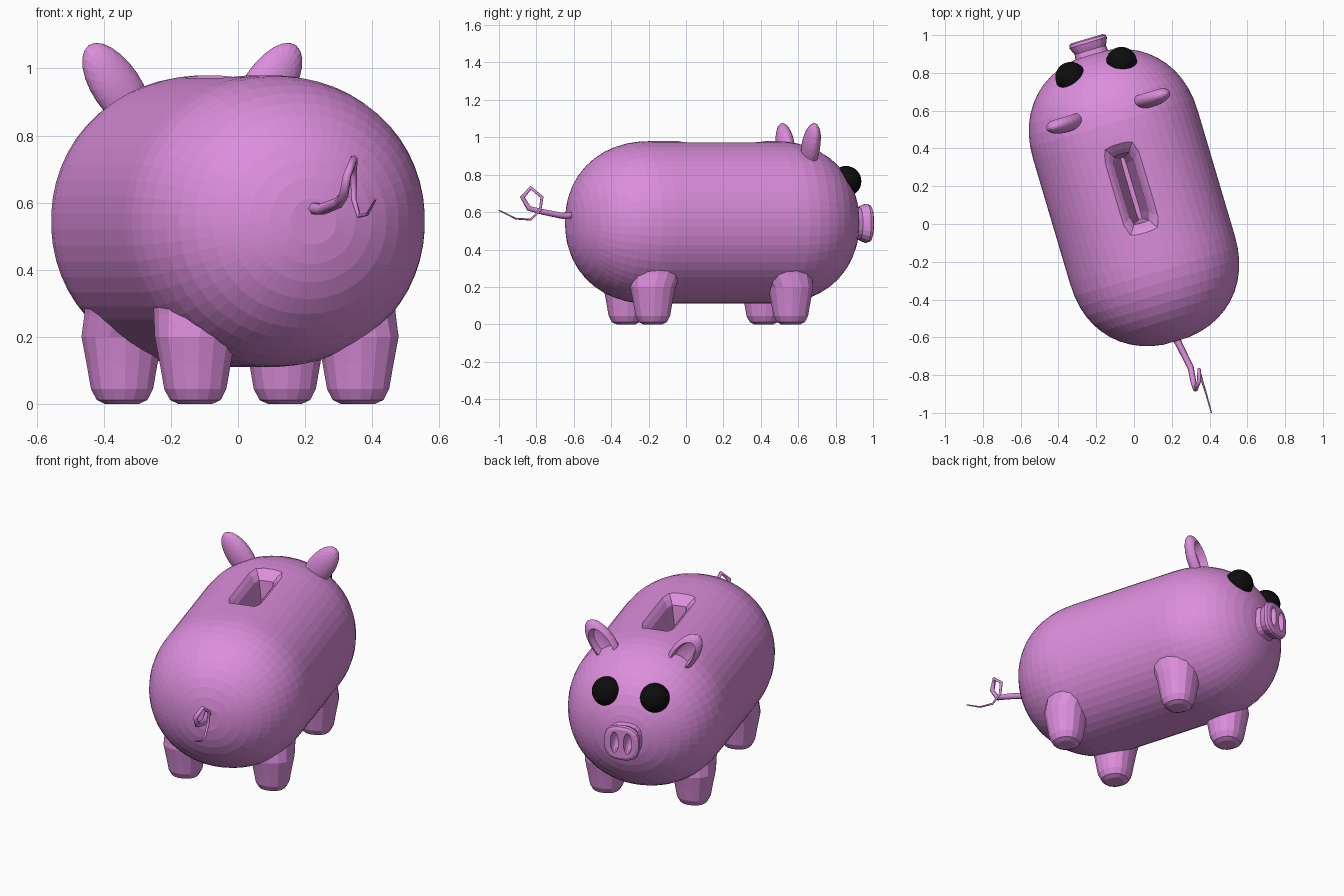
import bpy, bmesh
from math import sin, cos, pi, radians
from mathutils import Matrix, Vector

cube = bpy.data.objects.get("Cube")
if cube:
    bpy.data.objects.remove(cube, do_unlink=True)

# The whole animal is turned a little about z
FRAME = Matrix.Translation((0, 0.14, 0)) @ Matrix.Rotation(radians(16.5), 4, 'Z')


def material(name, color):
    m = bpy.data.materials.new(name)
    m.use_nodes = True
    m.diffuse_color = color
    m.node_tree.nodes["Principled BSDF"].inputs["Base Color"].default_value = color
    return m


PINK = material("pink", (0.72, 0.27, 0.72, 1))
BLACK = material("black", (0.004, 0.004, 0.004, 1))


def finish(name, bm, mat, matrix=Matrix()):
    bmesh.ops.recalc_face_normals(bm, faces=bm.faces)
    bm.transform(FRAME @ matrix)
    me = bpy.data.meshes.new(name)
    bm.to_mesh(me)
    bm.free()
    me.materials.append(mat)
    ob = bpy.data.objects.new(name, me)
    bpy.context.collection.objects.link(ob)
    return ob


def loft(name, rings, sides, matrix=Matrix(), power=2.0):
    """Rings are (height, radius x, radius y) stacked along z."""
    bm = bmesh.new()
    loops = []
    for h, rx, ry in rings:
        loop = []
        for i in range(sides):
            c, s = cos(2 * pi * (i + .5) / sides), sin(2 * pi * (i + .5) / sides)
            k = (abs(c) ** power + abs(s) ** power) ** (-1 / power)
            loop.append(bm.verts.new((rx * c * k, ry * s * k, h)))
        loops.append(loop)
    for a, b in zip(loops, loops[1:]):
        for i in range(sides):
            j = (i + 1) % sides
            bm.faces.new((a[i], a[j], b[j], b[i]))
    bm.faces.new(loops[0])
    bm.faces.new(loops[-1])
    return finish(name, bm, PINK, matrix)


def ball(name, mat, matrix, segments=24, dish=False):
    """Unit sphere with its poles on y; dish hollows the +y cap."""
    bm = bmesh.new()
    bmesh.ops.create_uvsphere(bm, u_segments=segments, v_segments=16, radius=1)
    bm.transform(Matrix.Rotation(radians(-90), 4, 'X'))
    if dish:
        for v in bm.verts:
            if v.co.y > 0.72:
                v.co.y = 0.5 - 0.9 * v.co.y
    return finish(name, bm, mat, matrix)


def carve(target, cutter):
    mod = target.modifiers.new("carve", 'BOOLEAN')
    mod.operation, mod.solver, mod.object = 'DIFFERENCE', 'EXACT', cutter
    bpy.context.view_layer.objects.active = target
    bpy.ops.object.modifier_apply(modifier=mod.name)
    bpy.data.objects.remove(cutter, do_unlink=True)


def place(loc, size=(1, 1, 1), rot=Matrix()):
    return Matrix.Translation(loc) @ rot @ Matrix.Diagonal((*size, 1))


ALONG_Y = Matrix.Rotation(radians(-90), 4, 'X')

# Body: a long barrel with full rounded ends
HALF, CAP = 0.34, 0.455
ends = []
for i in range(1, 13):
    a = i / 12 * pi / 2
    ends.append((HALF + CAP * cos(a) ** (2 / 2.2), sin(a) ** (2 / 2.2)))
profile = [(-h, r) for h, r in ends]
profile += [(HALF * t / 4, 1) for t in range(-3, 4)]
profile += [(h, r) for h, r in reversed(ends)]
body = loft("body", [(h, 0.455 * r, 0.435 * r) for h, r in profile], 56,
            place((0, 0, 0.545), rot=ALONG_Y), 2.06)

# Coin slot with flared lip, narrowing downwards
slot = loft("slot_cutter", [(0.70, 0.012, 0.17), (0.93, 0.055, 0.19),
                            (0.955, 0.075, 0.215), (1.0, 0.13, 0.27)],
            24, place((0, 0.05, 0)), 8)
carve(body, slot)

# Legs flare upwards into the body
LEG = [(0, 0.05), (0.012, 0.075), (0.045, 0.092), (0.12, 0.105),
       (0.2, 0.12), (0.27, 0.137), (0.34, 0.16), (0.42, 0.18)]
for side, sx in (("left", -1), ("right", 1)):
    for end, y in (("front", 0.363), ("rear", -0.406)):
        rings = [(h, r, r) for h, r in LEG]
        leg = loft(f"{end}_leg_{side}", rings, 16, Matrix(), 2.4)
        lean = FRAME @ Matrix.Translation((sx * 0.253, y, 0)) @ FRAME.inverted()
        for v in leg.data.vertices:
            # Upper rings lean in towards the belly
            inward = 0.3 * max(0, v.co.z - 0.2)
            shift = FRAME.to_3x3() @ Vector((-sx * inward, -inward * (1 if y > 0 else -1), 0))
            v.co = lean @ v.co + shift

# Snout with a flared front and two nostrils
SNOUT = [(0.70, 0.14), (0.765, 0.112), (0.79, 0.09), (0.815, 0.086),
         (0.835, 0.096), (0.855, 0.104), (0.87, 0.1), (0.877, 0.085)]
snout = loft("snout", [(h, r, r) for h, r in SNOUT], 24,
             place((0, 0, 0.54), rot=ALONG_Y), 2.8)
for sx in (-1, 1):
    carve(snout, ball("nostril_cutter", PINK,
                      place((sx * 0.038, 0.877, 0.545), (0.024, 0.045, 0.062)), 16))

# Eyes and dished ears
for side, sx in (("left", -1), ("right", 1)):
    ball(f"eye_{side}", BLACK, place((sx * 0.14, 0.705, 0.765), (0.082,) * 3), 32)
    tilt = Matrix.Rotation(radians(sx * 35), 4, 'Y')
    ball(f"ear_{side}", PINK,
         place((sx * 0.235, 0.48, 0.945), (0.075, 0.048, 0.152), tilt), 24, True)

# Curly tail
PATH = [(.21, -.58, .585), (.25, -.66, .58), (.30, -.76, .60), (.315, -.84, .62),
        (.325, -.875, .68), (.345, -.83, .73), (.345, -.77, .68), (.345, -.78, .61),
        (.36, -.83, .56), (.385, -.91, .565), (.41, -1, .61)]
curve = bpy.data.curves.new("tail", 'CURVE')
curve.dimensions = '3D'
curve.bevel_depth = 0.02
curve.bevel_resolution = 1
curve.use_fill_caps = True
spline = curve.splines.new('POLY')
spline.points.add(len(PATH) - 1)
for i, (p, co) in enumerate(zip(spline.points, PATH)):
    p.co = (*co, 1)
    p.radius = 1 - 0.85 * i / (len(PATH) - 1)
curve.materials.append(PINK)
tail = bpy.data.objects.new("tail", curve)
bpy.context.collection.objects.link(tail)
for ob in bpy.context.selected_objects:
    ob.select_set(False)
tail.select_set(True)
bpy.context.view_layer.objects.active = tail
bpy.ops.object.convert(target='MESH')
